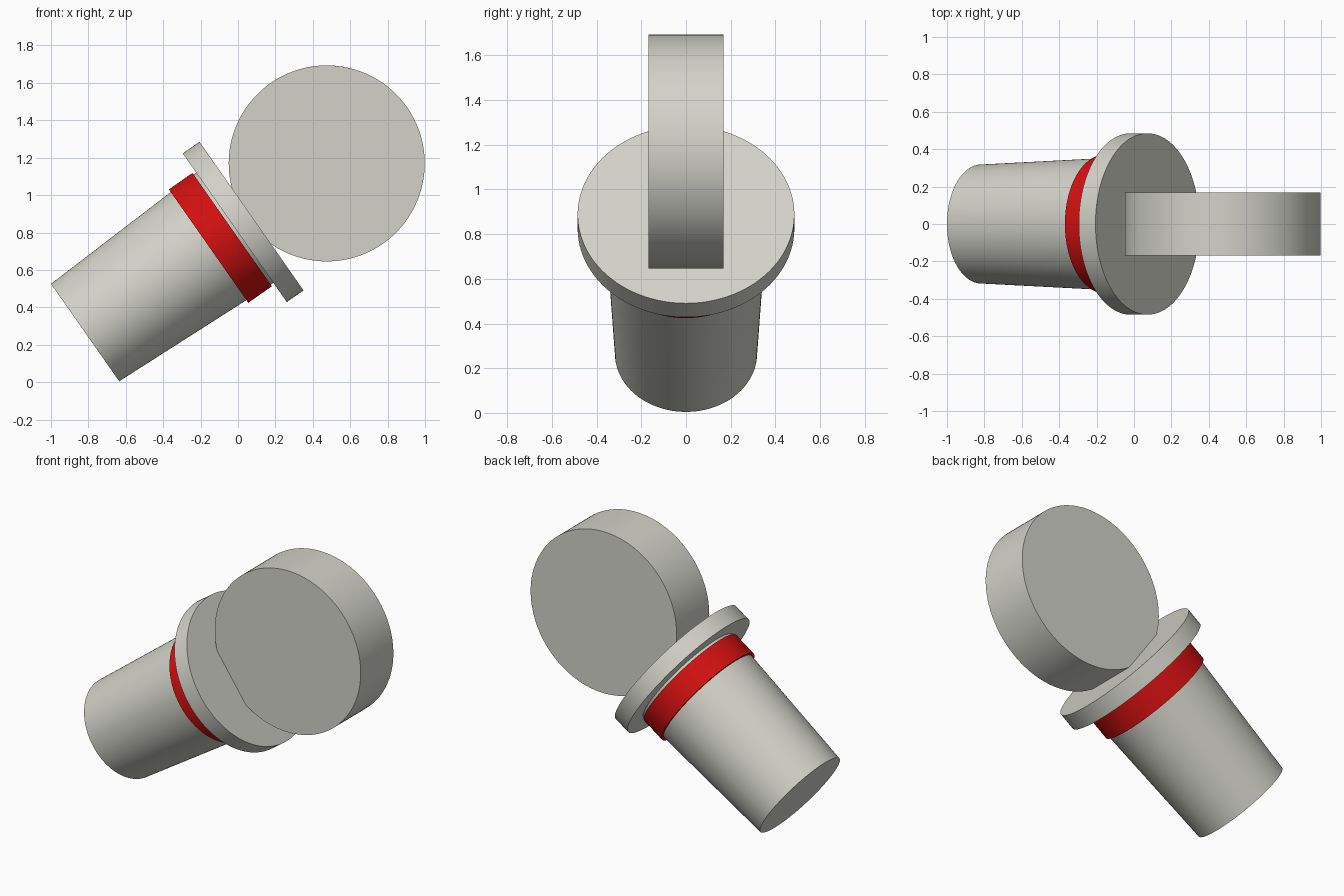
import bpy
import math
from mathutils import Matrix, Vector

cube = bpy.data.objects.get("Cube")
if cube:
    bpy.data.objects.remove(cube, do_unlink=True)


def make_material(name, color):
    mat = bpy.data.materials.new(name)
    mat.use_nodes = True
    mat.diffuse_color = color
    mat.node_tree.nodes["Principled BSDF"].inputs["Base Color"].default_value = color
    return mat


GREY = make_material("warm light grey", (0.65, 0.65, 0.59, 1))
RED = make_material("red", (0.65, 0.005, 0.005, 1))

# Shared tilted axis, starting at the centre of the base
BASE = Vector((-0.8175, 0, 0.265))
TILT = Matrix.Rotation(math.radians(55), 4, "Y")
AXIS = TILT @ Vector((0, 0, 1))


def cylinder(name, mat, centre, rotation, depth, r_bottom, r_top):
    bpy.ops.mesh.primitive_cone_add(vertices=128, radius1=r_bottom,
                                    radius2=r_top, depth=depth)
    ob = bpy.context.object
    ob.name = name
    ob.matrix_world = Matrix.Translation(centre) @ rotation
    ob.data.materials.append(mat)
    bpy.ops.object.shade_smooth_by_angle(angle=math.radians(30))
    return ob


def on_axis(name, mat, start, end, r_bottom, r_top):
    centre = BASE + AXIS * (start + end) / 2
    return cylinder(name, mat, centre, TILT, end - start, r_bottom, r_top)


# Tapered plug, band and flange
on_axis("tapered_body", GREY, 0, 0.98, 0.318, 0.36)
on_axis("red_band", RED, 0.806, 0.96, 0.37, 0.37)
on_axis("flange", GREY, 0.977, 1.086, 0.485, 0.485)

# Upright round grip, sunk slightly into the flange
cylinder("disc_grip", GREY, BASE + AXIS * 1.577,
         Matrix.Rotation(math.radians(90), 4, "X"), 0.335, 0.524, 0.524)
